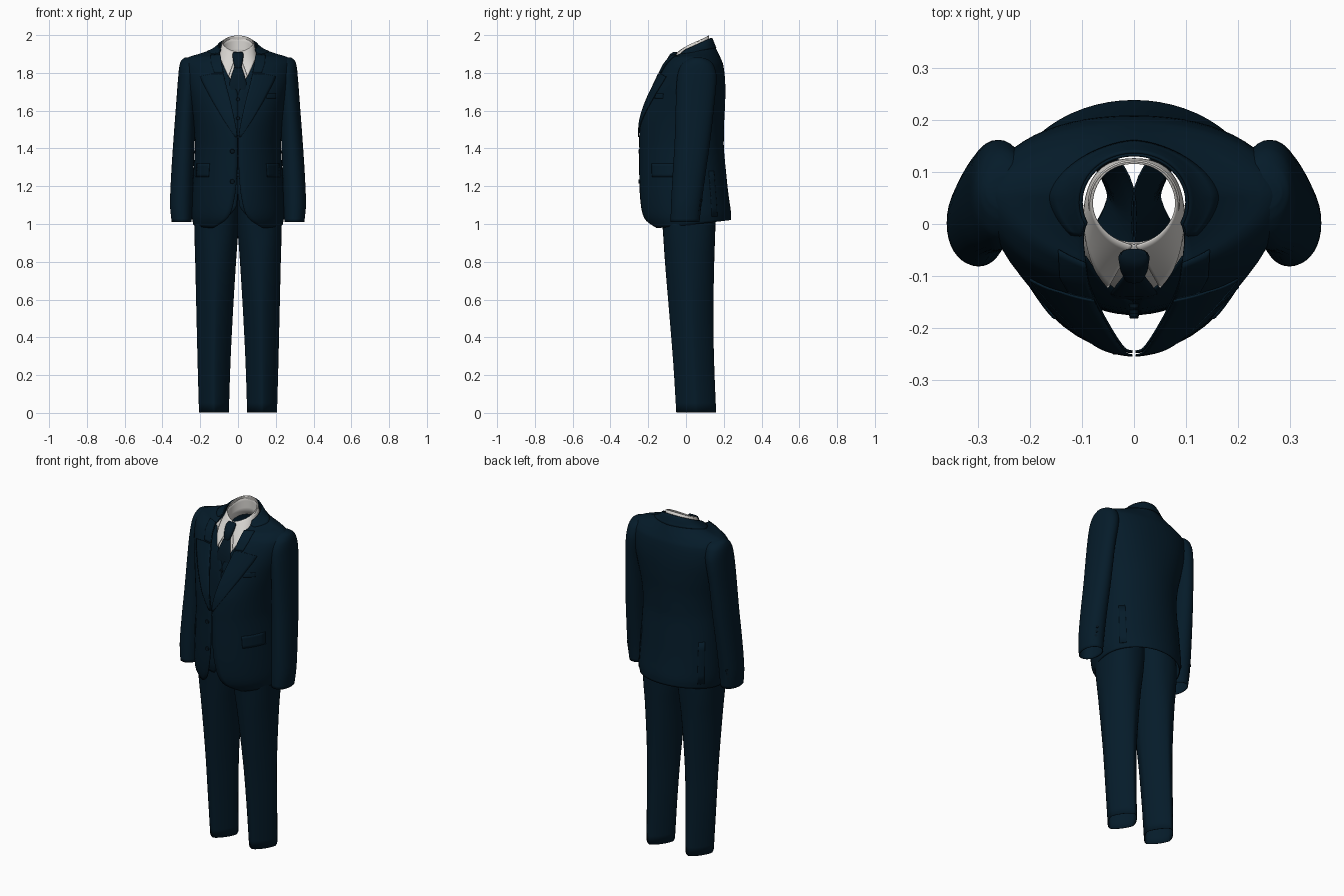
import bpy, bmesh, math
from math import sin, cos, pi
from mathutils import Matrix

cube = bpy.data.objects.get("Cube")
if cube:
    bpy.data.objects.remove(cube, do_unlink=True)


def material(name, rgb):
    m = bpy.data.materials.new(name)
    m.use_nodes = True
    m.diffuse_color = (*rgb, 1)
    bsdf = m.node_tree.nodes["Principled BSDF"]
    bsdf.inputs["Base Color"].default_value = (*rgb, 1)
    bsdf.inputs["Roughness"].default_value = 0.8
    return m


NAVY = material("navy cloth", (0.0015, 0.011, 0.0225))
TIE = material("dark tie silk", (0.0015, 0.009, 0.018))
WHITE = material("white shirt", (0.68, 0.66, 0.63))
HORN = material("dark button", (0.0015, 0.008, 0.015))


def finish(name, bm, mat, thick=0.0):
    bmesh.ops.recalc_face_normals(bm, faces=bm.faces)
    mesh = bpy.data.meshes.new(name)
    bm.to_mesh(mesh)
    bm.free()
    mesh.materials.append(mat)
    ob = bpy.data.objects.new(name, mesh)
    bpy.context.collection.objects.link(ob)
    bpy.ops.object.select_all(action='DESELECT')
    ob.select_set(True)
    bpy.context.view_layer.objects.active = ob
    bpy.ops.object.shade_smooth_by_angle(angle=math.radians(50))
    if thick:
        mod = ob.modifiers.new("cloth", 'SOLIDIFY')
        mod.thickness, mod.offset = thick, 0
    return ob


def sheet(name, rows, mat, closed=False, cap=False, thick=0.005):
    """Skin a grid of points; closed joins each row into a loop."""
    bm = bmesh.new()
    grid = [[bm.verts.new(p) for p in row] for row in rows]
    n = len(rows[0])
    for a, b in zip(grid, grid[1:]):
        for i in range(n if closed else n - 1):
            j = (i + 1) % n
            bm.faces.new((a[i], a[j], b[j], b[i]))
    if cap:
        bm.faces.new(grid[-1])
    return finish(name, bm, mat, thick)


def sample(table, z):
    """Smoothly interpolate the columns of a table keyed by height."""
    last = len(table) - 1
    k = max(i for i in range(last) if table[i][0] <= z or i == 0)
    t0, t1 = table[k], table[k + 1]
    h = t1[0] - t0[0]
    t = min(1, max(0, (z - t0[0]) / h))

    def slope(i, c):
        lo, hi = table[max(0, i - 1)], table[min(last, i + 1)]
        return (hi[c] - lo[c]) / (hi[0] - lo[0]) * h
    return [t0[c] * (1 + 2 * t) * (1 - t) ** 2 + slope(k, c) * t * (1 - t) ** 2
            + t1[c] * t * t * (3 - 2 * t) + slope(k + 1, c) * t * t * (t - 1)
            for c in range(1, len(t0))]


def heights(table, per=4):
    zs = [a[0] + (b[0] - a[0]) * i / per for a, b in zip(table, table[1:]) for i in range(per)]
    return zs + [table[-1][0]]


def power(v, n):
    return math.copysign(abs(v) ** (2 / n), v)


def body_row(table, z, start=0.0, end=None, steps=56, grow=0.0, lift=0.0, drop=0.0):
    """Section from one front edge around the back to the other; lift raises
    the back of the row and drop lowers its front."""
    w, s, f, b, n, g = sample(table, z)
    a0 = max(start, math.asin(min(1, max(0, g) / w) ** (n / 2)))
    a1 = end if end else 2 * pi - a0
    row = []
    for i in range(steps + 1):
        a = a0 + (a1 - a0) * i / steps
        depth = (s - f if cos(a) > 0 else b - s) + grow
        row.append(((w + grow) * power(sin(a), n), s - depth * power(cos(a), n),
                    z + lift * (1 - cos(a)) / 2 - drop * (1 + cos(a)) / 2))
    return row


def neck_drop(z):
    return .85 * max(0, z - 1.885)


# Jacket body: height, half width, side y, front y, back y, roundness, half opening
JACKET = [
    (.975, .235, .04, -.19, .235, 2, .13), (1.03, .243, .04, -.225, .235, 2, .055),
    (1.12, .242, .04, -.24, .225, 2, .022), (1.25, .235, .04, -.245, .212, 2, .006),
    (1.4, .226, .04, -.245, .198, 2, .003), (1.47, .228, .04, -.245, .198, 2, .004),
    (1.55, .237, .045, -.24, .2, 2, .018), (1.65, .255, .05, -.21, .205, 2.1, .04),
    (1.75, .274, .05, -.165, .205, 2.2, .066), (1.84, .285, .052, -.125, .195, 2, .085),
    (1.875, .27, .055, -.105, .182, 1.7, .09), (1.905, .21, .055, -.085, .168, 1.6, .094),
    (1.94, .143, .05, -.07, .15, 1.7, .097), (1.965, .115, .045, -.06, .14, 2, .095),
    (1.985, .1, .042, -.05, .132, 2, .09)]
sheet("jacket_body", [body_row(JACKET, z, lift=.045 * max(0, 1.2 - z) / .22, drop=neck_drop(z))
                      for z in heights(JACKET)], NAVY)

# Turned collar around the back of the neck
sheet("jacket_collar_back", [body_row(JACKET, 1.932 + .0087 * i, start=.9, grow=.005,
                                      drop=neck_drop(1.932 + .0087 * i)) for i in range(7)], NAVY)


def jacket_y(x, z, back=False):
    w, s, f, b, n, g = sample(JACKET, z)
    k = (1 - min(1, abs(x) / w) ** n) ** (1 / n)
    return s + ((b if back else f) - s) * k


def patch(name, rows, side=1, back=False, off=.007, cols=8):
    """Thin cloth plate lying on the jacket; rows are height, inner x, outer x."""
    steps = [[p + (q - p) * i / 5 for p, q in zip(r0, r1)]
             for r0, r1 in zip(rows, rows[1:]) for i in range(5)] + [rows[-1]]
    pts = []
    for z, xa, xb in steps:
        if not back:
            xa = max(xa, sample(JACKET, z)[5])
        xs = [xa + (xb - xa) * c / cols for c in range(cols + 1)]
        pts.append([(side * x, jacket_y(x, z, back) + (off if back else -off), z) for x in xs])
    return sheet(name, pts, NAVY, thick=.004)


LAPEL = [(1.46, 0, .014), (1.55, 0, .075), (1.65, 0, .135), (1.75, 0, .188), (1.78, 0, .2), (1.795, 0, .14)]
COLLAR = [(1.8, 0, .125), (1.85, 0, .142), (1.895, 0, .145)]

# Sleeves: height, inner x, outer x, front y, back y, roundness
SLEEVE = [
    (1.01, .247, .35, -.08, .07, 2.1), (1.1, .243, .358, -.078, .08, 2.1),
    (1.25, .238, .353, -.07, .1, 2.1), (1.45, .23, .34, -.058, .128, 2.1),
    (1.65, .222, .325, -.052, .15, 2.1), (1.78, .205, .315, -.045, .16, 2.1),
    (1.84, .2, .308, -.025, .145, 2.1), (1.868, .2, .297, .005, .12, 2), (1.879, .21, .282, .03, .09, 2)]
# Legs, same columns; pressed creases sharpen them towards the hem
LEG = [
    (.003, .05, .205, -.05, .158, 1.4), (.25, .042, .212, -.065, .148, 1.45),
    (.5, .03, .218, -.085, .143, 1.5), (.8, .012, .225, -.11, .148, 1.85),
    (.95, .001, .229, -.12, .153, 2.2), (1.05, -.004, .228, -.128, .155, 2.3),
    (1.16, -.004, .205, -.13, .15, 2.3)]


def tube(name, table, side, cap=False):
    rows = []
    for z in heights(table, 5):
        x0, x1, y0, y1, n = sample(table, z)
        rows.append([(side * ((x0 + x1) / 2 + (x1 - x0) / 2 * power(cos(a), n)),
                      (y0 + y1) / 2 + (y1 - y0) / 2 * power(sin(a), n), z)
                     for a in (2 * pi * i / 36 for i in range(36))])
    return sheet(name, rows, NAVY, closed=True, cap=cap, thick=.003)


def button(name, x, y, z, r=.011, turn=0.0):
    bm = bmesh.new()
    bmesh.ops.create_cone(bm, cap_ends=True, segments=16, radius1=r, radius2=r * .8, depth=.008,
                          matrix=Matrix.Translation((x, y, z)) @ Matrix.Rotation(turn, 4, 'Z')
                          @ Matrix.Rotation(pi / 2, 4, 'X'))
    return finish(name, bm, HORN)


for label, side in (("left", 1), ("right", -1)):
    patch(label + "_lapel", LAPEL, side)
    patch(label + "_collar", COLLAR, side, off=.006)
    patch(label + "_pocket_flap", [(1.25, .155, .222), (1.32, .15, .218)], side, off=.005)
    patch(label + "_side_vent", [(1.04, .19, .215), (1.28, .185, .208)], side, back=True, off=.004)
    tube(label + "_sleeve", SLEEVE, side, cap=True)
    tube(label + "_trouser_leg", LEG, side)
    for i in range(4):
        button(f"{label}_cuff_button_{i + 1}", side * .325, .062 + .006 * i, 1.05 + .025 * i, .008, -side * .6)

patch("breast_pocket", [(1.665, .15, .2), (1.69, .15, .2)], off=.003)
for i, z in enumerate((1.385, 1.225)):
    button(f"jacket_button_{i + 1}", -.03, jacket_y(.03, z) - .004, z, .013)

# Waistcoat front
VEST = [
    (1.04, .215, .03, -.155, .1, 2, .05), (1.1, .212, .03, -.17, .1, 2, .006),
    (1.4, .2, .03, -.17, .1, 2, 0), (1.6, .21, .035, -.16, .1, 2, 0),
    (1.69, .22, .04, -.147, .1, 2, .002), (1.75, .22, .045, -.132, .1, 2, .032),
    (1.83, .21, .05, -.1, .1, 2, .073), (1.87, .19, .05, -.08, .1, 2, .092)]
for label, side in (("left", 1), ("right", -1)):
    rows = [body_row(VEST, z, end=1.6, steps=20) for z in heights(VEST)]
    sheet(label + "_waistcoat", [[(side * x, y, z) for x, y, z in r] for r in rows], NAVY)
for i in range(5):
    z = 1.66 - .1 * i
    button(f"waistcoat_button_{i + 1}", 0, sample(VEST, z)[2] - .005, z, .01)

# Shirt front, collar band and folded collar
SHIRT = [
    (1.6, .19, .035, -.13, .1, 2, 0), (1.75, .19, .045, -.11, .1, 2, 0),
    (1.84, .15, .045, -.08, .1, 2, 0), (1.905, .088, .042, -.04, .12, 2, 0)]
sheet("shirt_front", [[(-x, y, z) for x, y, z in reversed(half)] + half[1:]
                      for half in (body_row(SHIRT, z, end=1.5, steps=14) for z in heights(SHIRT))], WHITE)


def band(drop):
    return [(.086 * sin(a), .042 - .079 * cos(a), 1.953 - .045 * cos(a) - drop)
            for a in (2 * pi * i / 40 for i in range(40))]


sheet("shirt_collar_band", [band(d) for d in (.11, .07, .03, 0)], WHITE, closed=True, thick=.004)
TOP = [(.004, -.042, 1.91), (.05, -.027, 1.923), (.092, .03, 1.956), (.064, .104, 1.988), (0, .124, 2)]
EDGE = [(.05, -.122, 1.78), (.081, -.088, 1.845), (.104, .02, 1.91), (.076, .113, 1.95), (0, .13, 1.958)]
fold = sheet("shirt_collar", [TOP, EDGE], WHITE, thick=0)
mirror = fold.modifiers.new("mirror", 'MIRROR')
mirror.use_clip = True
sub = fold.modifiers.new("smooth", 'SUBSURF')
sub.levels = sub.render_levels = 3
sub.boundary_smooth = 'PRESERVE_CORNERS'
cloth = fold.modifiers.new("cloth", 'SOLIDIFY')
cloth.thickness, cloth.offset = .004, 0


def tie_part(name, rows):
    """Flattened tube; rows are height, centre y, half width, half depth."""
    sheet(name, [[(w * power(cos(a), 3), y + d * sin(a), z) for a in (2 * pi * i / 20 for i in range(20))]
                 for z, y, w, d in rows], TIE, closed=True, cap=True, thick=0)


# Necktie
tie_part("tie_blade", [(1.6, -.142, .045, .006), (1.7, -.139, .046, .007), (1.75, -.132, .044, .008),
                       (1.79, -.118, .034, .009), (1.84, -.097, .017, .008)])
tie_part("tie_knot", [(1.825, -.104, .015, .007), (1.835, -.1, .02, .014), (1.87, -.083, .027, .02),
                      (1.9, -.066, .03, .018), (1.91, -.058, .024, .01)])
